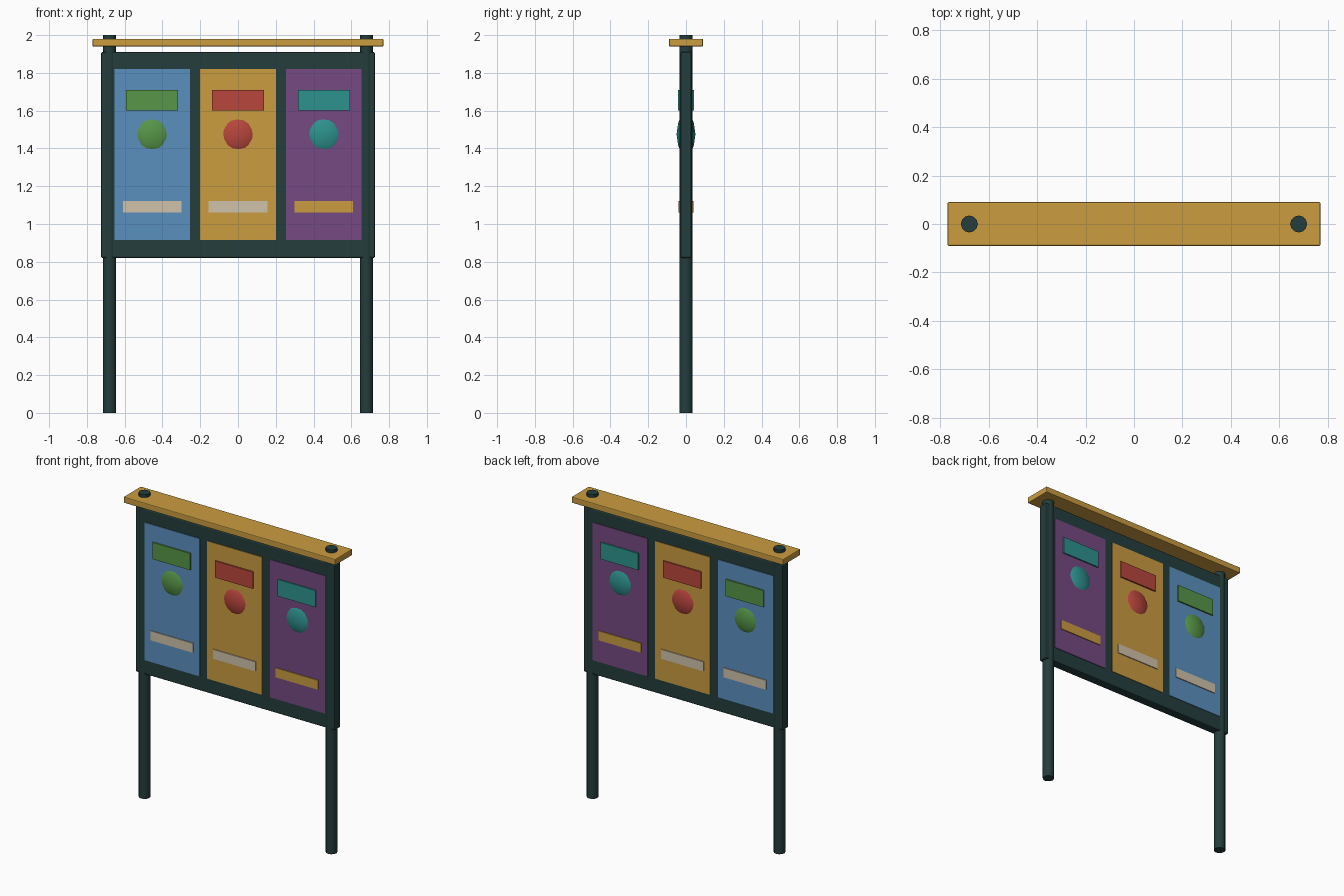
import bpy
import math

if "Cube" in bpy.data.objects:
    bpy.data.objects.remove(bpy.data.objects["Cube"], do_unlink=True)


def material(name, r, g, b):
    """Flat material from an 8-bit display colour, stored as linear values."""
    lin = [((c / 255 + 0.055) / 1.055) ** 2.4 for c in (r, g, b)] + [1.0]
    m = bpy.data.materials.new(name)
    m.use_nodes = True
    m.diffuse_color = lin
    m.node_tree.nodes["Principled BSDF"].inputs["Base Color"].default_value = lin
    return m


DARK = material("dark green paint", 35, 61, 60)
OCHRE = material("ochre", 202, 156, 64)
BLUE = material("sky blue", 91, 144, 190)
PURPLE = material("purple", 118, 74, 131)
GREEN = material("leaf green", 87, 150, 72)
RED = material("brick red", 184, 70, 60)
TEAL = material("teal", 45, 146, 142)
CREAM = material("cream", 207, 194, 170)


def finish(name, mat, bevel=0.0):
    ob = bpy.context.object
    ob.name = name
    ob.data.materials.append(mat)
    if bevel:
        mod = ob.modifiers.new("soft edge", "BEVEL")
        mod.width = bevel
        mod.segments = 2
        mod.limit_method = "ANGLE"
    return ob


def box(name, mat, x, z, width, depth, height, bevel=0.0):
    bpy.ops.mesh.primitive_cube_add(size=1, location=(x, 0, z))
    bpy.context.object.scale = (width, depth, height)
    bpy.ops.object.transform_apply(location=False, rotation=False, scale=True)
    return finish(name, mat, bevel)


# Posts
for side, x in (("right", -0.68), ("left", 0.68)):
    bpy.ops.mesh.primitive_cylinder_add(vertices=12, radius=0.035, depth=2, location=(x, 0, 1))
    finish(side + "_post", DARK)
    bpy.ops.object.shade_smooth_by_angle(angle=math.radians(40))

# Backing board and roof plank
box("backing_board", DARK, 0, 1.365, 1.45, 0.06, 1.09, 0.008)
box("roof_plank", OCHRE, 0, 1.96, 1.54, 0.18, 0.04, 0.005)

# Poster panels with raised details that show on both faces
posters = (
    ("right", -0.455, BLUE, GREEN, CREAM),
    ("middle", 0.0, OCHRE, RED, CREAM),
    ("left", 0.455, PURPLE, TEAL, OCHRE),
)
for name, x, ground, accent, strip in posters:
    box(name + "_poster", ground, x, 1.368, 0.4, 0.068, 0.905)
    box(name + "_heading", accent, x, 1.655, 0.275, 0.086, 0.11)
    box(name + "_caption", strip, x, 1.092, 0.31, 0.08, 0.062)
    bpy.ops.mesh.primitive_ico_sphere_add(subdivisions=2, radius=1, location=(x, 0, 1.475))
    bpy.context.object.scale = (0.115, 0.05, 0.118)
    bpy.ops.object.transform_apply(location=False, rotation=False, scale=True)
    finish(name + "_medallion", accent)
    bpy.ops.object.shade_smooth_by_angle(angle=math.radians(50))
